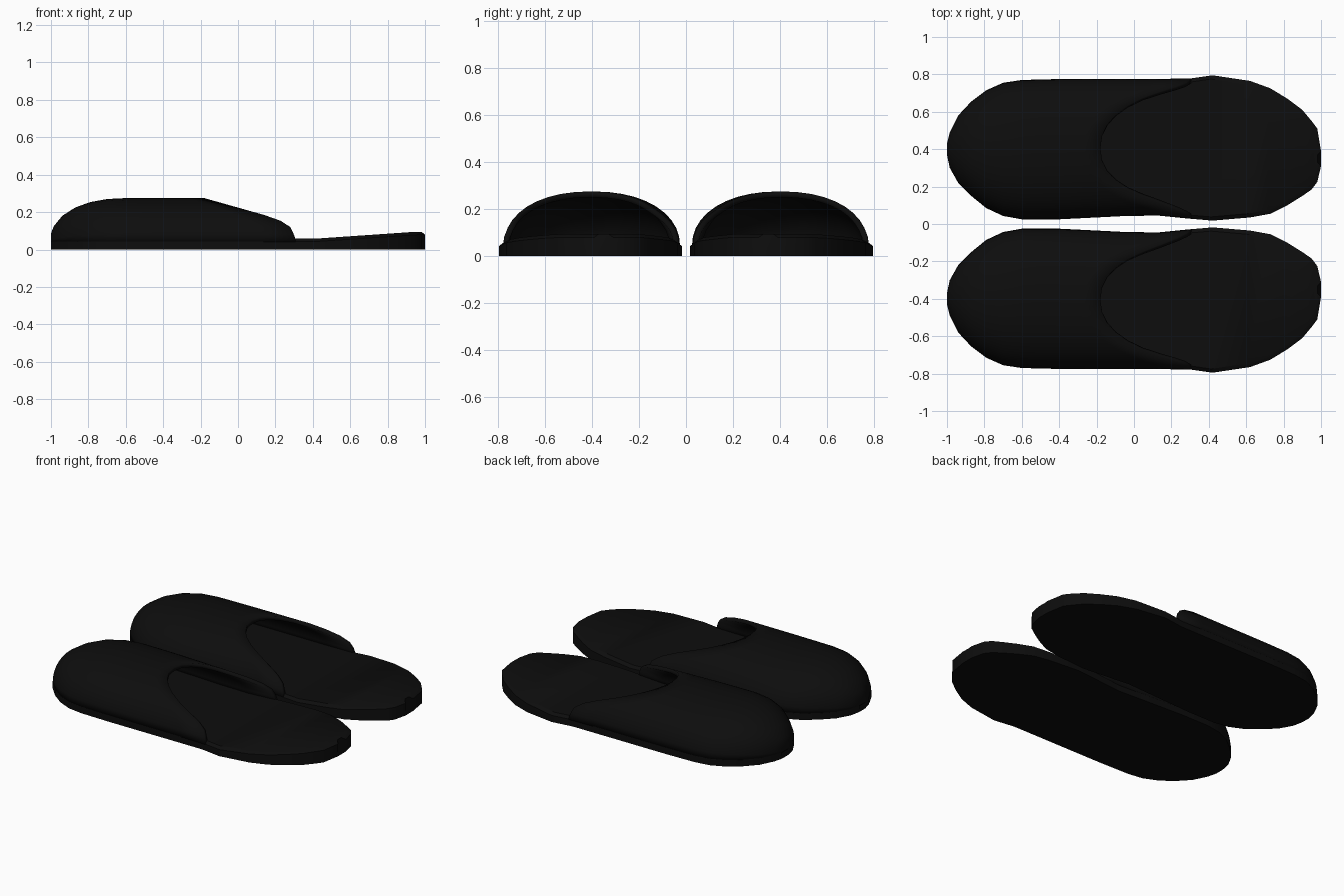
import bpy
import math

cube = bpy.data.objects.get("Cube")
if cube:
    bpy.data.objects.remove(cube, do_unlink=True)

black = bpy.data.materials.new("soft black")
black.use_nodes = True
colour = (0.004, 0.004, 0.004, 1)
black.diffuse_color = colour
black.node_tree.nodes["Principled BSDF"].inputs["Base Color"].default_value = colour

# Footprint: x, inner edge, outer edge
FOOTPRINT = [
    (-1, .37, .43), (-.985, .3, .49), (-.94, .22, .58), (-.87, .15, .655),
    (-.79, .085, .715), (-.7, .043, .755), (-.6, .025, .77), (-.4, .025, .775),
    (-.1, .04, .775), (.08, .05, .775), (.28, .03, .775), (.42, .018, .795),
    (.62, .035, .765), (.73, .055, .725), (.82, .1, .67), (.9, .15, .61),
    (.95, .185, .55), (.98, .225, .51), (1, .31, .39),
]
WELT = .04          # height where the upper meets the sole
TOE_START = -.6     # the toe rounds off ahead of this
ARC_STEPS = 20


def interp(value, pairs):
    """Piecewise linear lookup in rising (key, result) pairs."""
    if value <= pairs[0][0]:
        return pairs[0][1]
    for (a, p), (b, q) in zip(pairs, pairs[1:]):
        if value <= b:
            return p + (q - p) * (value - a) / (b - a)
    return pairs[-1][1]


INNER = [(x, lo) for x, lo, hi in FOOTPRINT]
OUTER = [(x, hi) for x, lo, hi in FOOTPRINT]
FOOTBED = [(.42, .058), (.97, .095)]
OPENING = [(.055, .31), (.12, .28), (.165, .21), (.275, -.18)]


def loft(name, rows, side, closed):
    """Skin rows of points; side -1 gives the mirrored slipper."""
    n = len(rows[0])
    verts = [(x, y * side, z) for row in rows for x, y, z in row]
    faces = []
    for i in range(len(rows) - 1):
        for j in range(n if closed else n - 1):
            k = (j + 1) % n
            faces.append((i * n + j, (i + 1) * n + j, (i + 1) * n + k, i * n + k))
    faces.append(tuple(range(n)))
    if closed:
        last = (len(rows) - 1) * n
        faces.append(tuple(reversed(range(last, last + n))))
    if side < 0:
        faces = [tuple(reversed(f)) for f in faces]
    mesh = bpy.data.meshes.new(name)
    mesh.from_pydata(verts, [], faces)
    mesh.materials.append(black)
    obj = bpy.data.objects.new(name, mesh)
    bpy.context.collection.objects.link(obj)
    bpy.ops.object.select_all(action="DESELECT")
    obj.select_set(True)
    bpy.context.view_layer.objects.active = obj
    bpy.ops.object.shade_smooth_by_angle(angle=math.radians(35))
    return obj


def sole_rows():
    """Flat underside, upright wall and a bevelled footbed that rises to the heel."""
    rows = []
    for x, lo, hi in FOOTPRINT:
        top = interp(x, FOOTBED)
        edge = top - .015
        rows.append([(x, lo, 0), (x, lo, edge), (x * .98, lo + .02, top),
                     (x * .98, hi - .02, top), (x, hi, edge), (x, hi, 0)])
    return rows


def upper_rows():
    """Domed vamp with a rounded toe and a scooped foot opening."""
    toe = [x for x, lo, hi in FOOTPRINT if x <= TOE_START]
    stations = [(x, 0) for x in toe] + [(TOE_START, f / 5) for f in range(1, 6)]
    rows = []
    for start, fraction in stations:
        u = min(1, (TOE_START - start) / .405)
        height = .235 * (1 - u ** 2.2) ** (1 / 2.2)
        row = []
        for j in range(ARC_STEPS + 1):
            t = math.pi * j / ARC_STEPS
            across = math.copysign(abs(math.cos(t)) ** .92, math.cos(t))
            z = WELT + height * max(0, math.sin(t)) ** .92
            x = start + fraction * (interp(z, OPENING) - start)
            lo, hi = interp(x, INNER), interp(x, OUTER)
            row.append((x, (lo + hi) / 2 - across * (hi - lo) / 2, z))
        rows.append(row)
    return rows


# The two slippers, mirrored across the middle
for label, side in (("back", 1), ("front", -1)):
    loft(label + "_slipper_sole", sole_rows(), side, True)
    upper = loft(label + "_slipper_upper", upper_rows(), side, False)
    shell = upper.modifiers.new("thickness", "SOLIDIFY")
    shell.thickness = .025
    shell.offset = -1
